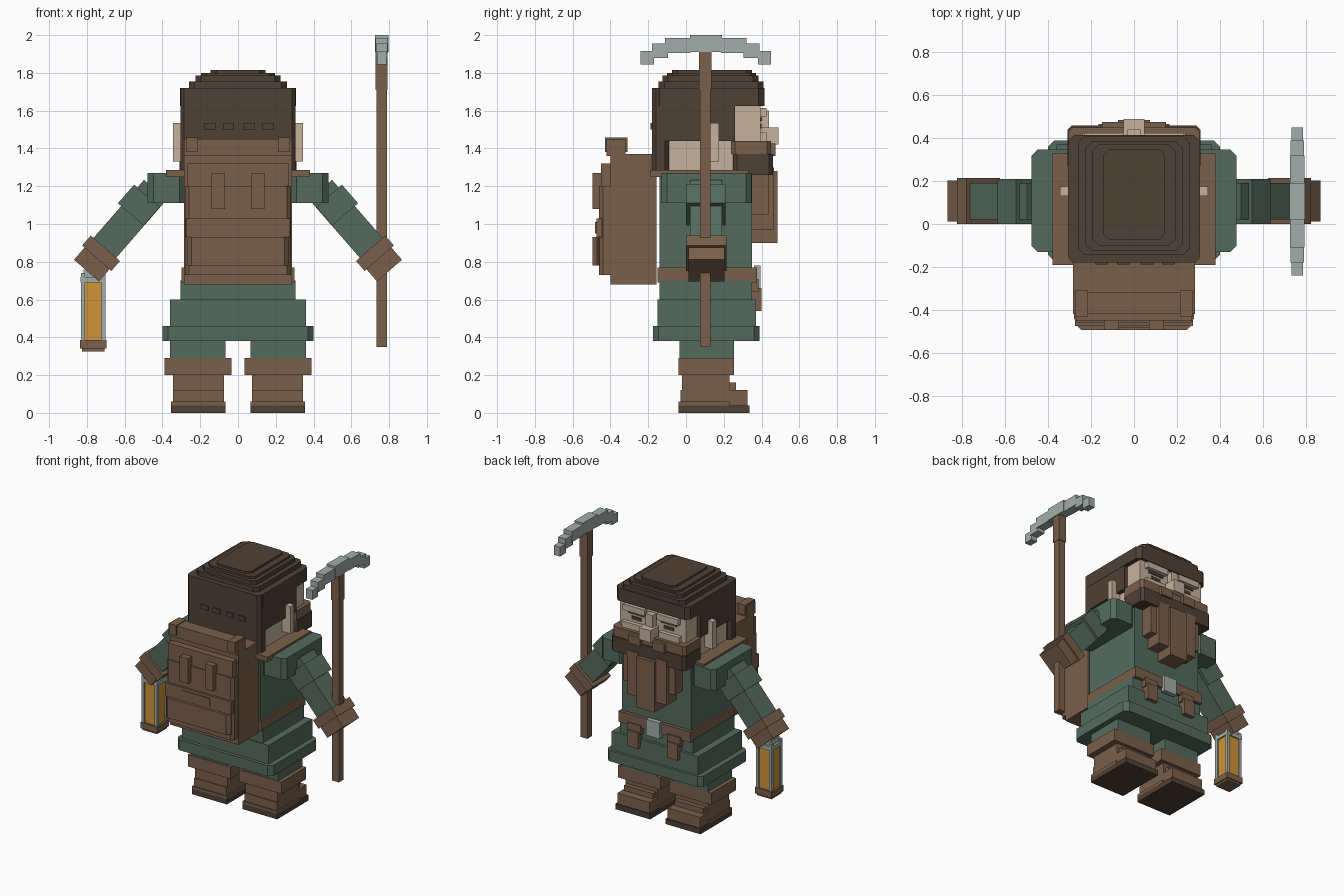
import bpy, bmesh, math
from mathutils import Matrix, Vector


def material(name, rgb):
    m = bpy.data.materials.new(name)
    m.diffuse_color = (*rgb, 1)
    return m


BROWN = material("leather brown", (0.195, 0.117, 0.07))
DARK = material("dark brown", (0.078, 0.052, 0.035))
GREEN = material("cloth green", (0.09, 0.148, 0.112))
SKIN = material("skin", (0.56, 0.44, 0.34))
STEEL = material("steel grey", (0.36, 0.42, 0.40))
AMBER = material("amber glass", (0.62, 0.30, 0.04))


def box(name, x, y, z, mat, chamfer=0.0, tilt=0.0):
    """Box from (min, max) ranges, optional chamfered upright edges and tilt about y."""
    c = Vector([(a[0] + a[1]) / 2 for a in (x, y, z)])
    s = [a[1] - a[0] for a in (x, y, z)]
    bm = bmesh.new()
    bmesh.ops.create_cube(bm, size=1, matrix=Matrix.Diagonal((*s, 1)))
    if chamfer:
        up = [e for e in bm.edges if abs(e.verts[0].co.z - e.verts[1].co.z) > 1e-4]
        bmesh.ops.bevel(bm, geom=up, offset=chamfer, segments=1, affect='EDGES')
    me = bpy.data.meshes.new(name)
    bm.to_mesh(me)
    bm.free()
    me.materials.append(mat)
    ob = bpy.data.objects.new(name, me)
    ob.location = c
    ob.rotation_euler.y = tilt
    bpy.context.collection.objects.link(ob)
    return ob


def mid(name, hw, y, z, mat, chamfer=0.0):
    """Box centred on x = 0."""
    return box(name, (-hw, hw), y, z, mat, chamfer)


def pair(name, x, y, z, mat, chamfer=0.0):
    """Box mirrored to both sides."""
    for side, s in (("right", 1), ("left", -1)):
        box(f"{side}_{name}", sorted((s * x[0], s * x[1])), y, z, mat, chamfer)


# Boots and legs
pair("boot_sole", (0.065, 0.355), (-0.04, 0.335), (0, 0.04), DARK)
pair("boot_foot", (0.075, 0.345), (-0.03, 0.325), (0.04, 0.12), BROWN)
pair("boot_heel_band", (0.065, 0.355), (-0.04, 0.23), (0.04, 0.06), BROWN)
pair("boot_shaft", (0.075, 0.345), (-0.02, 0.23), (0.12, 0.20), BROWN)
pair("boot_instep", (0.09, 0.33), (0.22, 0.265), (0.12, 0.16), BROWN)
pair("boot_cuff", (0.035, 0.39), (-0.04, 0.255), (0.20, 0.29), BROWN)
pair("trouser_leg", (0.065, 0.36), (-0.035, 0.255), (0.29, 0.39), GREEN)

# Tunic skirt, belt and torso
mid("skirt_hem", 0.40, (-0.175, 0.39), (0.38, 0.46), GREEN, 0.03)
mid("skirt_middle", 0.36, (-0.15, 0.37), (0.46, 0.60), GREEN)
mid("skirt_top", 0.305, (-0.14, 0.35), (0.60, 0.70), GREEN)
mid("belt", 0.30, (-0.15, 0.375), (0.69, 0.77), BROWN)
mid("torso", 0.287, (-0.14, 0.35), (0.77, 1.27), GREEN)
mid("belt_buckle", 0.055, (0.36, 0.395), (0.66, 0.78), STEEL)
pair("belt_pouch", (0.12, 0.21), (0.33, 0.40), (0.54, 0.66), BROWN)
pair("pouch_flap", (0.11, 0.22), (0.33, 0.385), (0.64, 0.71), BROWN)
mid("collar", 0.38, (-0.19, 0.33), (1.25, 1.285), BROWN)

# Arms
pair("shoulder", (0.28, 0.478), (-0.13, 0.347), (1.11, 1.27), GREEN, 0.03)


def arm_part(name, cx, cz, width, length, y, mat):
    for side, s in (("right", 1), ("left", -1)):
        box(f"{side}_{name}", (s * cx - width / 2, s * cx + width / 2), y,
            (cz - length / 2, cz + length / 2), mat, tilt=-s * math.radians(41))


arm_part("sleeve", 0.595, 1.0, 0.16, 0.48, (0.02, 0.19), GREEN)
arm_part("sleeve_band", 0.525, 1.10, 0.18, 0.13, (0.0, 0.21), GREEN)
arm_part("glove_cuff", 0.725, 0.845, 0.205, 0.07, (0.0, 0.215), BROWN)
arm_part("glove_hand", 0.753, 0.81, 0.175, 0.15, (0.012, 0.203), BROWN)

# Head, face and ears
mid("head", 0.275, (-0.10, 0.395), (1.28, 1.65), SKIN)
pair("ear", (0.27, 0.345), (0.13, 0.175), (1.33, 1.535), SKIN)
pair("brow_ridge", (0.05, 0.23), (0.38, 0.425), (1.57, 1.615), SKIN)
pair("cheek", (0.07, 0.24), (0.38, 0.425), (1.44, 1.485), SKIN)
pair("eyebrow", (0.07, 0.20), (0.394, 0.402), (1.545, 1.565), DARK)
pair("eye", (0.095, 0.175), (0.394, 0.401), (1.505, 1.53), DARK)
mid("nose_bridge", 0.03, (0.38, 0.44), (1.50, 1.60), SKIN)
mid("nose_tip", 0.048, (0.38, 0.49), (1.42, 1.51), SKIN)

# Hair: side and back walls, then a stepped crown
pair("hair_side", (0.265, 0.305), (-0.14, 0.26), (1.44, 1.70), DARK)
mid("hair_back", 0.305, (-0.18, -0.09), (1.27, 1.72), DARK, 0.02)
mid("hair_fringe", 0.307, (-0.17, 0.415), (1.625, 1.72), DARK, 0.03)
for i, (hw, y0, y1, z0, z1) in enumerate([
        (0.26, -0.145, 0.41, 1.72, 1.755), (0.225, -0.125, 0.385, 1.755, 1.785),
        (0.195, -0.10, 0.37, 1.785, 1.80), (0.145, -0.075, 0.35, 1.80, 1.815)]):
    mid(f"hair_crown_{i + 1}", hw, (y0, y1), (z0, z1), DARK, 0.03)
for x in (-0.18, -0.08, 0.03, 0.13):
    box("hair_notch", (x, x + 0.06), (-0.188, -0.17), (1.50, 1.535), DARK)

# Beard: moustache, dark chin band and hanging locks
mid("moustache", 0.305, (0.24, 0.45), (1.37, 1.44), BROWN, 0.02)
pair("moustache_tip", (0.05, 0.15), (0.42, 0.475), (1.36, 1.425), BROWN)
mid("beard_band", 0.31, (0.25, 0.46), (1.26, 1.37), DARK, 0.02)
mid("beard_upper", 0.215, (0.33, 0.44), (1.05, 1.27), BROWN)
pair("beard_lock", (0.075, 0.165), (0.34, 0.465), (0.97, 1.30), BROWN)
mid("beard_centre", 0.075, (0.34, 0.485), (0.90, 1.28), BROWN)

# Backpack with flap, pockets, straps and bedroll
mid("backpack", 0.285, (-0.40, -0.155), (0.68, 1.37), BROWN)
mid("backpack_outer", 0.28, (-0.46, -0.38), (0.73, 1.20), BROWN, 0.02)
mid("backpack_flap", 0.27, (-0.45, -0.38), (1.20, 1.32), BROWN)
mid("backpack_pocket", 0.27, (-0.495, -0.44), (0.78, 0.93), BROWN, 0.025)
mid("backpack_band", 0.275, (-0.475, -0.44), (0.93, 1.03), BROWN)
pair("backpack_strap", (0.07, 0.14), (-0.495, -0.44), (1.08, 1.27), BROWN)
box("backpack_patch", (-0.13, 0.10), (-0.482, -0.47), (0.95, 1.01), BROWN)
mid("bedroll", 0.285, (-0.42, -0.32), (1.36, 1.45), BROWN)
pair("bedroll_tie", (0.215, 0.275), (-0.43, -0.31), (1.38, 1.457), BROWN)

# Pickaxe
PX = (0.732, 0.788)
box("pickaxe_handle", PX, (0.075, 0.13), (0.35, 1.71), BROWN)
box("pickaxe_neck", (0.728, 0.792), (0.07, 0.135), (1.71, 1.92), BROWN)
box("pickaxe_head_centre", (0.725, 0.797), (0.02, 0.19), (1.91, 2.0), STEEL)
for name, d0, d1, z0, z1, h in [("inner", 0.08, 0.215, 1.905, 1.985, 0.034),
                                ("outer", 0.20, 0.285, 1.88, 1.955, 0.031),
                                ("tip", 0.275, 0.345, 1.845, 1.915, 0.026)]:
    for end, s in (("front", 1), ("back", -1)):
        box(f"pickaxe_{end}_{name}", (0.761 - h, 0.761 + h),
            sorted((0.105 + s * d0, 0.105 + s * d1)), (z0, z1), STEEL)

# Lantern
LX, LY = -0.767, 0.105
def lantern(name, h, z, mat):
    box("lantern_" + name, (LX - h, LX + h), (LY - h, LY + h), z, mat)


lantern("base", 0.07, (0.34, 0.385), BROWN)
lantern("foot", 0.06, (0.325, 0.345), BROWN)
lantern("glass", 0.055, (0.385, 0.69), AMBER)
lantern("cap", 0.066, (0.69, 0.72), STEEL)
lantern("cap_top", 0.05, (0.72, 0.76), STEEL)
for sx in (-1, 1):
    for sy in (-1, 1):
        x, y = LX + sx * 0.054, LY + sy * 0.054
        box("lantern_post", (x - 0.011, x + 0.011), (y - 0.011, y + 0.011),
            (0.38, 0.74), STEEL)
